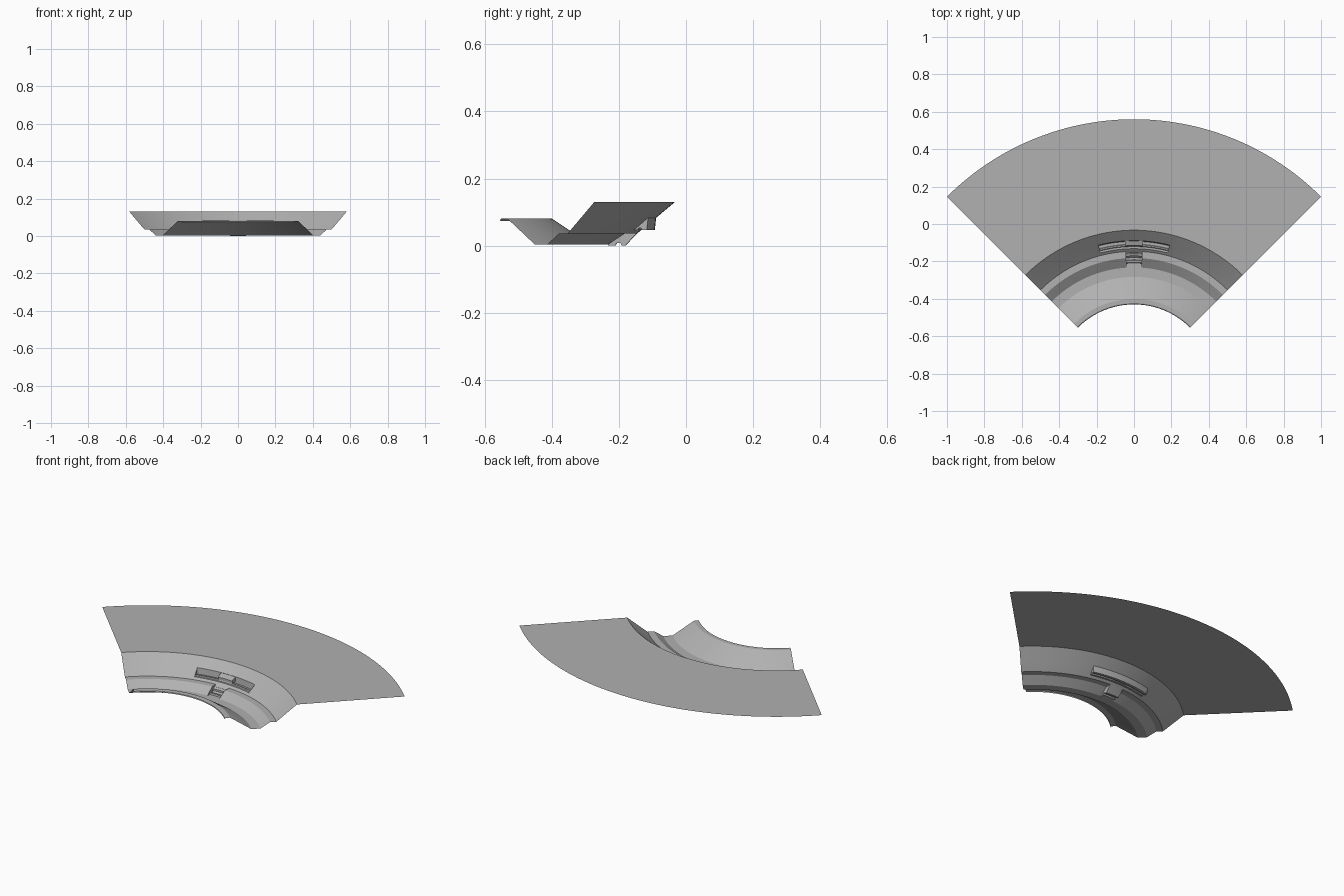
import bpy, bmesh, math

if "Cube" in bpy.data.objects:
    bpy.data.objects.remove(bpy.data.objects["Cube"])

CY = -0.854          # centre of the ring sector
STEP = 1.8           # degrees per segment
NOTCH, SLOT, HALF = 3.6, 14.4, 45.0

grey = bpy.data.materials.new("mid_grey")
grey.diffuse_color = (0.44, 0.44, 0.44, 1)
grey.use_nodes = True
grey.node_tree.nodes["Principled BSDF"].inputs["Base Color"].default_value = grey.diffuse_color


def point(r, z, deg):
    a = math.radians(deg)
    return (r * math.sin(a), CY + r * math.cos(a), z)


def sweep(bm, profile, a0, a1):
    """Turn a (r, z) profile from angle a0 to a1."""
    n = round((a1 - a0) / STEP)
    rows = [[bm.verts.new(point(r, z, a0 + (a1 - a0) * i / n)) for r, z in profile]
            for i in range(n + 1)]
    for p, q in zip(rows, rows[1:]):
        for j in range(len(profile) - 1):
            bm.faces.new((p[j], q[j], q[j + 1], p[j + 1]))


def cap(bm, outline, deg):
    """Close a swept part with a radial wall."""
    bm.faces.new([bm.verts.new(point(r, z, deg)) for r, z in outline])


def finish(bm, name, sheet=False):
    bmesh.ops.remove_doubles(bm, verts=bm.verts, dist=0.0002)
    bmesh.ops.recalc_face_normals(bm, faces=bm.faces)
    if sheet and sum(f.normal.z * f.calc_area() for f in bm.faces) < 0:
        bmesh.ops.reverse_faces(bm, faces=bm.faces)
    me = bpy.data.meshes.new(name)
    bm.to_mesh(me)
    bm.free()
    me.materials.append(grey)
    ob = bpy.data.objects.new(name, me)
    bpy.context.collection.objects.link(ob)
    bpy.context.view_layer.objects.active = ob
    ob.select_set(True)
    bpy.ops.object.shade_smooth_by_angle(angle=math.radians(20))
    ob.select_set(False)


# cross-section pieces, from the inner lip outwards
inner = [(0.424, 0.073), (0.426, 0.079), (0.431, 0.081), (0.453, 0.081),
         (0.457, 0.079), (0.571, 0.003), (0.622, 0.003)]
step = [(0.622, 0.003), (0.672, 0.036), (0.708, 0.036)]
low_slope = [(0.708, 0.036), (0.722, 0.047)]
mid_slope = [(0.722, 0.047), (0.765, 0.083)]
top_slope = [(0.765, 0.083), (0.821, 0.130), (1.414, 0.130)]
# ribbed pocket and notch sections
pocket = [(0.722, 0.047), (0.733, 0.047), (0.736, 0.053), (0.743, 0.053),
          (0.746, 0.047), (0.761, 0.047), (0.765, 0.083)]
notch = [(0.622, 0.003), (0.622, 0.0), (0.645, 0.0), (0.648, 0.008), (0.660, 0.008),
         (0.663, 0.0), (0.674, 0.0), (0.708, 0.036)]

# main curved shell, with openings for the pocket and notch
bm = bmesh.new()
sweep(bm, inner, -HALF, HALF)
sweep(bm, low_slope, -HALF, HALF)
sweep(bm, top_slope, -HALF, HALF)
for a0, a1 in ((-HALF, -NOTCH), (NOTCH, HALF)):
    sweep(bm, step, a0, a1)
for a0, a1 in ((-HALF, -SLOT), (SLOT, HALF)):
    sweep(bm, mid_slope, a0, a1)
# recessed pocket in the slope
sweep(bm, pocket, -SLOT, SLOT)
# central notch through the step
sweep(bm, notch, -NOTCH, NOTCH)
for s in (-1, 1):
    cap(bm, pocket, s * SLOT)
    cap(bm, step + notch[-2:0:-1], s * NOTCH)
finish(bm, "curved_shell", sheet=True)


def bar(name, outline):
    """Solid curved bar as wide as the notch."""
    bm = bmesh.new()
    sweep(bm, outline + outline[:1], -NOTCH, NOTCH)
    for s in (-1, 1):
        cap(bm, outline, s * NOTCH)
    finish(bm, name)


# latch tab bridging the pocket
bar("latch_tab", [(0.736, 0.051), (0.736, 0.068), (0.742, 0.075), (0.755, 0.079),
                  (0.764, 0.082), (0.762, 0.056)])
# raised rib at the top of the notch ramp
bar("notch_rib", [(0.682, 0.009), (0.682, 0.020), (0.696, 0.026), (0.698, 0.0255)])
